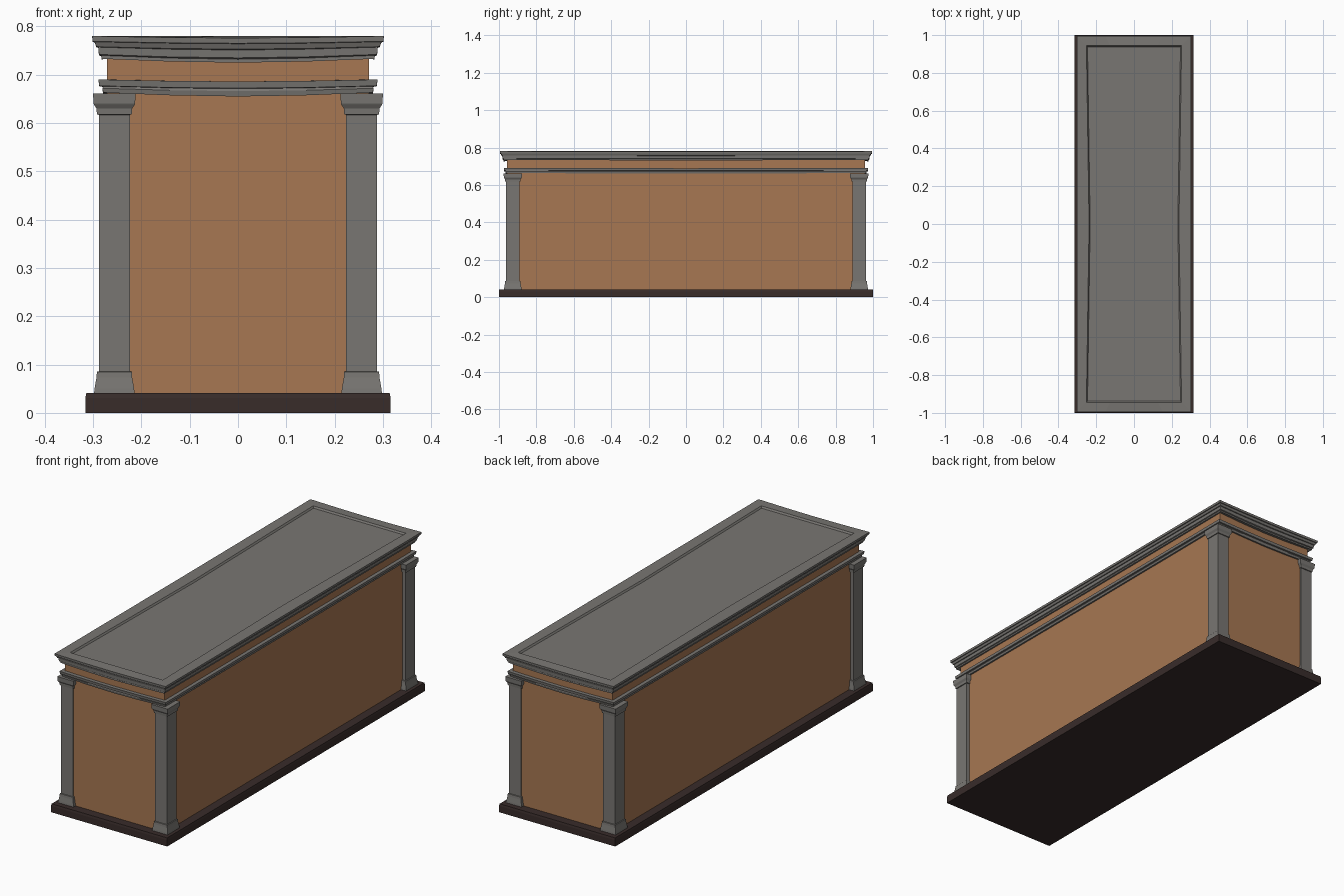
import bpy, bmesh

if "Cube" in bpy.data.objects:
    bpy.data.objects.remove(bpy.data.objects["Cube"])


def material(name, rgb):
    m = bpy.data.materials.new(name)
    m.diffuse_color = (*rgb, 1)
    m.use_nodes = True
    m.node_tree.nodes["Principled BSDF"].inputs["Base Color"].default_value = m.diffuse_color
    return m


stone = material("stone", (0.190, 0.182, 0.170))
wood = material("panel_wood", (0.385, 0.185, 0.085))
dark = material("dark_wood", (0.040, 0.025, 0.023))


def loft(name, rings, mat):
    """Skin a stack of equal-length rings and cap both ends."""
    bm = bmesh.new()
    loops = [[bm.verts.new(p) for p in r] for r in rings]
    n = len(loops[0])
    for a, b in zip(loops, loops[1:]):
        for i in range(n):
            j = (i + 1) % n
            bm.faces.new((a[i], a[j], b[j], b[i]))
    bm.faces.new(loops[0])
    bm.faces.new(loops[-1])
    bmesh.ops.recalc_face_normals(bm, faces=bm.faces[:])
    me = bpy.data.meshes.new(name)
    bm.to_mesh(me)
    bm.free()
    me.materials.append(mat)
    bpy.context.collection.objects.link(bpy.data.objects.new(name, me))


def ring(extra, w, z, sag=0.0, bow=0.0):
    """Rectangle ring; the short ends sag and the long sides bow inward."""
    l = w + extra
    pts = []
    for s in (-1, 1):
        for t, drop in ((1, 0), (0.5, 0.7), (0, 1), (-0.5, 0.7), (-1, 0)):
            pts.append((s * w * t, s * l, z - sag * drop))
        pts.append((-s * (w - bow), 0, z - sag * 0.25))
    return pts


def moulding(name, profile, mat, extra=0.685):
    """Run a (half width, height, sag, bow) profile around the rectangle."""
    loft(name, [ring(extra, *p) for p in profile], mat)


# plinth
moulding("plinth", [(0.316, 0), (0.316, 0.031), (0.314, 0.041)], dark)

# panelled body and frieze
moulding("body", [(0.271, 0.04), (0.271, 0.76)], wood)

# lower band around the body
moulding("architrave", [
    (0.268, 0.663, 0.008), (0.279, 0.663, 0.008), (0.281, 0.672, 0.006),
    (0.279, 0.676, 0.005), (0.287, 0.677, 0.005), (0.289, 0.690, 0.004),
    (0.268, 0.690, 0.004)], stone)

# lid cornice with a shallow sunken top
moulding("cornice_lid", [
    (0.268, 0.738, 0.010), (0.283, 0.733, 0.008), (0.283, 0.740, 0.008),
    (0.288, 0.742, 0.007), (0.289, 0.757, 0.006), (0.293, 0.758, 0.005),
    (0.297, 0.768, 0.004), (0.301, 0.769, 0.004), (0.302, 0.780, 0.004),
    (0.252, 0.780, 0.0, 0.014), (0.246, 0.772, 0.0, 0.014)], stone, 0.692)

# corner pilasters with flared foot and capital: (height, flare)
pilaster = [(0.040, 0.010), (0.050, 0.009), (0.073, 0.005), (0.085, 0.004),
            (0.086, 0), (0.617, 0), (0.618, 0.004), (0.630, 0.005),
            (0.638, 0.010), (0.640, 0.011), (0.661, 0.012)]
for sx, side in ((-1, "left"), (1, "right")):
    for sy, end in ((-1, "front"), (1, "back")):
        cx, cy = sx * 0.256, sy * 0.926
        rings = [[(cx + a * (0.032 + o), cy + b * (0.037 + o), z)
                  for a, b in ((-1, -1), (1, -1), (1, 1), (-1, 1))]
                 for z, o in pilaster]
        loft(f"pilaster_{end}_{side}", rings, stone)
